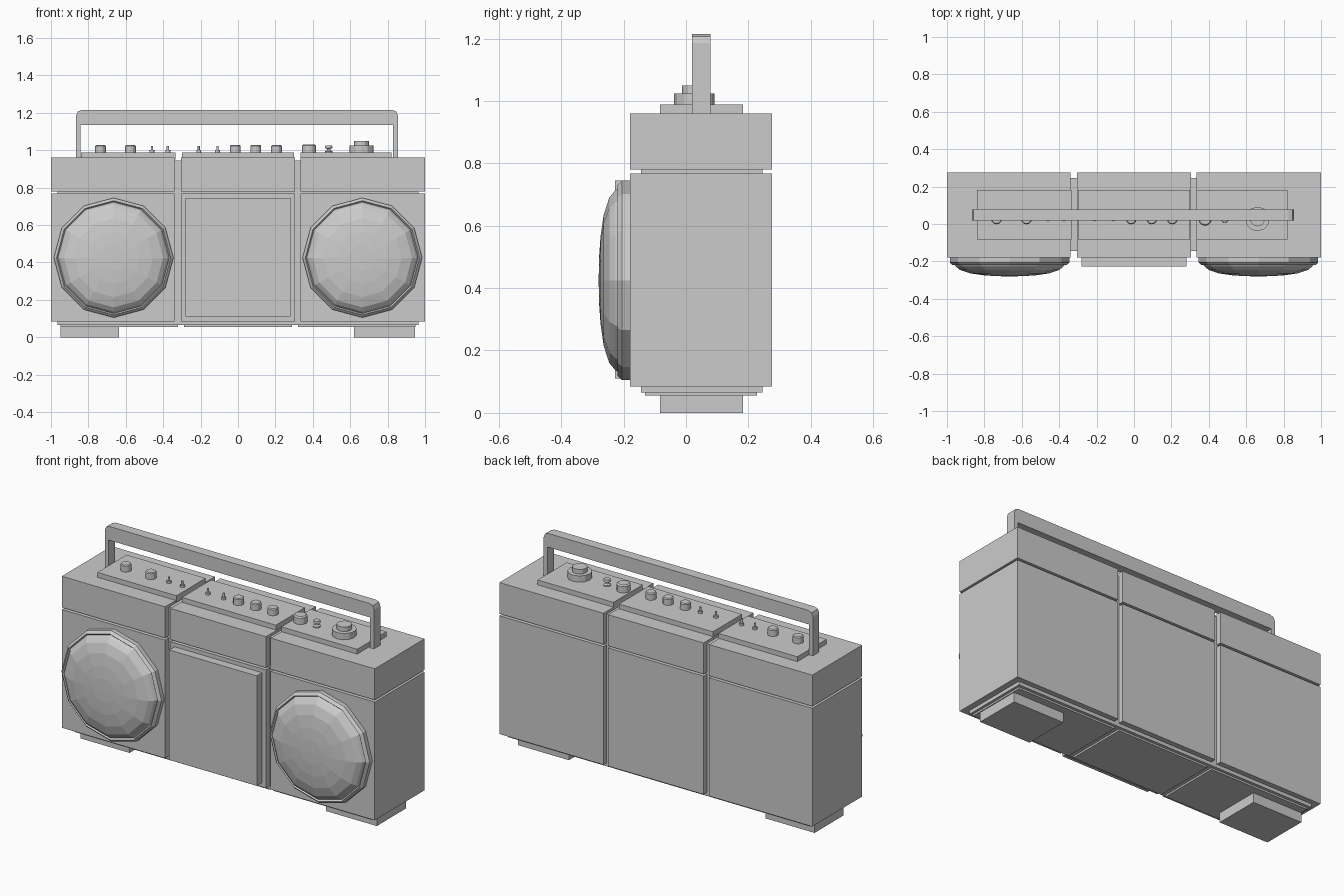
import bpy, bmesh, math
from mathutils import Matrix

if "Cube" in bpy.data.objects:
    bpy.data.objects.remove(bpy.data.objects["Cube"])


def finish(name, bm):
    bmesh.ops.recalc_face_normals(bm, faces=bm.faces[:])
    mesh = bpy.data.meshes.new(name)
    bm.to_mesh(mesh)
    bm.free()
    ob = bpy.data.objects.new(name, mesh)
    bpy.context.collection.objects.link(ob)
    return ob


def box(name, x0, x1, y0, y1, z0, z1):
    bm = bmesh.new()
    m = Matrix.Translation(((x0 + x1) / 2, (y0 + y1) / 2, (z0 + z1) / 2))
    m = m @ Matrix.Diagonal((x1 - x0, y1 - y0, z1 - z0, 1))
    bmesh.ops.create_cube(bm, size=1, matrix=m)
    return finish(name, bm)


def lathe(name, profile, sides, matrix):
    """Closed solid from (radius, height) points, first and last at radius 0."""
    bm = bmesh.new()
    verts = [bm.verts.new((r, 0, h)) for r, h in profile]
    edges = [bm.edges.new(p) for p in zip(verts, verts[1:])]
    bmesh.ops.spin(bm, geom=verts + edges, cent=(0, 0, 0), axis=(0, 0, 1),
                   angle=2 * math.pi, steps=sides, use_merge=False)
    bmesh.ops.remove_doubles(bm, verts=bm.verts[:], dist=1e-4)
    bmesh.ops.transform(bm, matrix=matrix, verts=bm.verts[:])
    return finish(name, bm)


# Recessed core seen inside the grooves
box("core", -0.965, 0.965, -0.145, 0.245, 0.065, 0.945)

# Case: three columns, each with lower body, upper body, control panel and base
columns = {
    "left": ((-1.0, -0.34), (-0.84, -0.335), (-0.95, -0.32)),
    "middle": ((-0.305, 0.305), (-0.30, 0.30), (-0.29, 0.29)),
    "right": ((0.335, 1.0), (0.335, 0.82), (0.32, 0.95)),
}
for side, (body, panel, base) in columns.items():
    box(side + "_lower_body", *body, -0.18, 0.275, 0.085, 0.768)
    box(side + "_upper_body", *body, -0.18, 0.275, 0.78, 0.96)
    box(side + "_control_panel", *panel, -0.083, 0.183, 0.95, 0.988)
    box(side + "_base", *base, -0.132, 0.228, 0.055, 0.09)

# Feet
box("left_foot", -0.95, -0.635, -0.083, 0.183, 0, 0.06)
box("right_foot", 0.62, 0.945, -0.083, 0.183, 0, 0.06)

# Cassette door
box("cassette_door", -0.28, 0.28, -0.228, -0.17, 0.11, 0.745)

# Speakers: twelve-sided rim and domed grille
speaker = [(0, -0.01), (0.32, -0.01), (0.32, 0.025), (0.305, 0.04),
           (0.298, 0.032), (0.288, 0.047), (0.265, 0.066), (0.21, 0.084),
           (0.14, 0.094), (0.07, 0.099), (0, 0.1)]
for side, x in (("left", -0.665), ("right", 0.665)):
    lathe(side + "_speaker", speaker, 12,
          Matrix.Translation((x, -0.18, 0.425)) @ Matrix.Rotation(math.pi / 2, 4, "X"))

# Knobs, switches and dial on top
knob = [(0, -0.005), (0.029, -0.005), (0.029, 0.034), (0.024, 0.039), (0, 0.039)]
switch = [(0, -0.005), (0.013, -0.005), (0.013, 0.012), (0.006, 0.012),
          (0.006, 0.034), (0, 0.034)]
button = [(0, -0.005), (0.02, -0.005), (0.02, 0.006), (0.01, 0.012),
          (0.01, 0.02), (0.02, 0.024), (0.018, 0.037), (0, 0.037)]
selector = [(0, -0.005), (0.037, -0.005), (0.037, 0.036), (0.03, 0.043), (0, 0.043)]
dial = [(0, -0.005), (0.065, -0.005), (0.065, 0.036), (0.04, 0.036),
        (0.04, 0.062), (0, 0.062)]
controls = [("knob", knob, (-0.735, -0.575, -0.015, 0.095, 0.205)),
            ("switch", switch, (-0.46, -0.375, -0.21, -0.11)),
            ("button", button, (0.485,)),
            ("selector", selector, (0.38,)),
            ("tuning_dial", dial, (0.66,))]
for name, profile, xs in controls:
    for x in xs:
        lathe(name, profile, 12, Matrix.Translation((x, 0.027, 0.988)))

# Carrying handle: rounded arch extruded through its depth
arch = [(-0.865, 0.95), (-0.865, 1.185), (-0.857, 1.207), (-0.835, 1.215),
        (0.825, 1.215), (0.847, 1.207), (0.855, 1.185), (0.855, 0.95),
        (0.83, 0.95), (0.83, 1.135), (-0.842, 1.135), (-0.842, 0.95)]
bm = bmesh.new()
face = bm.faces.new([bm.verts.new((x, 0.02, z)) for x, z in arch])
new = bmesh.ops.extrude_face_region(bm, geom=[face])["geom"]
bmesh.ops.translate(bm, vec=(0, 0.058, 0),
                    verts=[v for v in new if isinstance(v, bmesh.types.BMVert)])
if not any(len(f.verts) == 12 and f.calc_center_median().y < 0.03 for f in bm.faces):
    bm.verts.ensure_lookup_table()
    bm.faces.new(bm.verts[:12])
finish("handle", bm)
